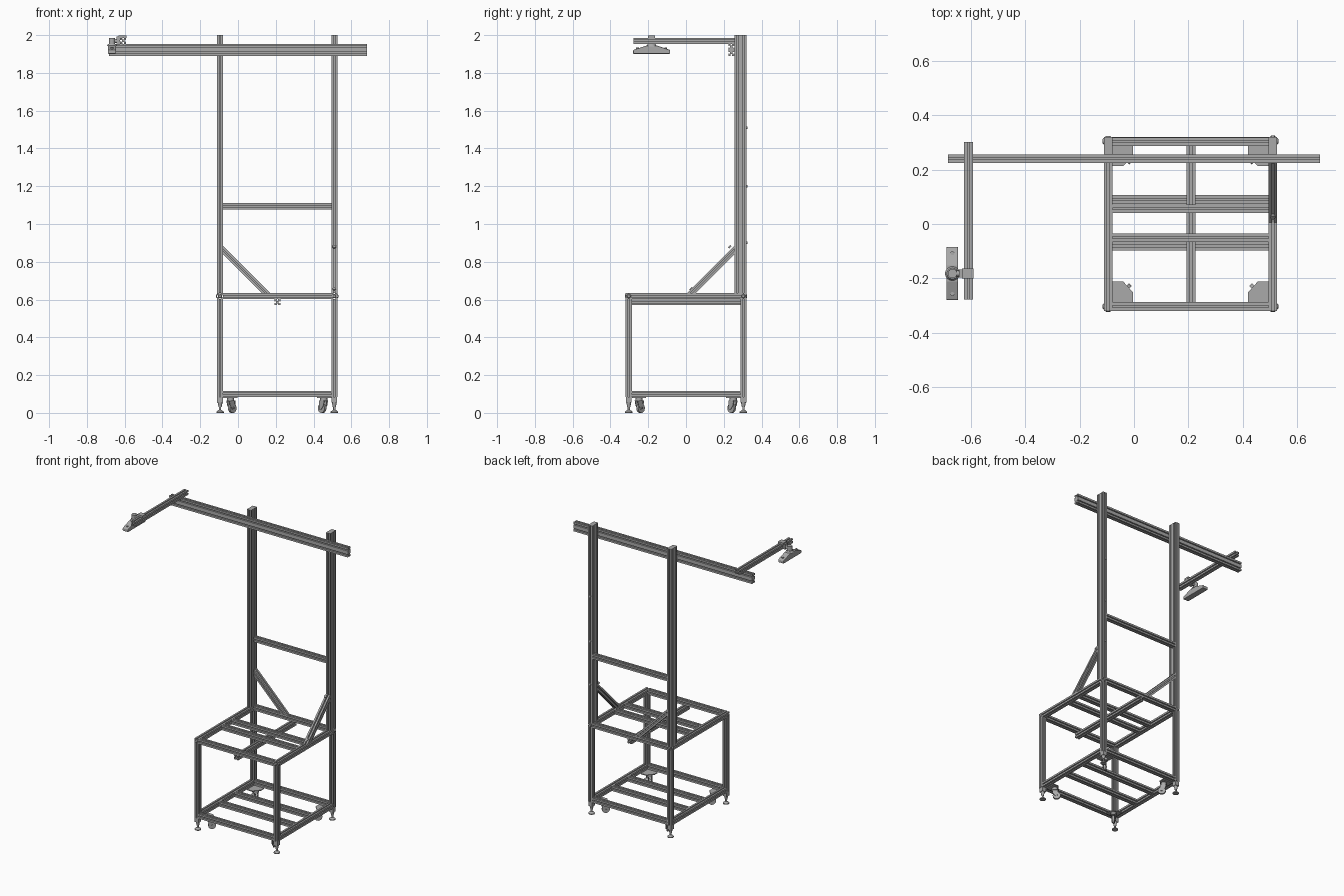
import bpy, bmesh, math
from mathutils import Vector, Matrix

cube = bpy.data.objects.get("Cube")
if cube:
    bpy.data.objects.remove(cube)


def material(name, value):
    m = bpy.data.materials.new(name)
    m.use_nodes = True
    color = (value, value, value, 1)
    m.diffuse_color = color
    m.node_tree.nodes["Principled BSDF"].inputs["Base Color"].default_value = color
    return m


GREY = material("aluminium grey", 0.4)
S = 0.032            # extrusion module
H = S / 2
X, Y, Z = Vector((1, 0, 0)), Vector((0, 1, 0)), Vector((0, 0, 1))
round_parts = []


def finish(name, bm, smooth=False):
    bmesh.ops.recalc_face_normals(bm, faces=bm.faces)
    mesh = bpy.data.meshes.new(name)
    bm.to_mesh(mesh)
    bm.free()
    mesh.materials.append(GREY)
    ob = bpy.data.objects.new(name, mesh)
    bpy.context.collection.objects.link(ob)
    if smooth:
        round_parts.append(ob)
    return ob


# T-slot: (offset along the face, depth into the face)
SLOT = [(-.0035, 0), (-.0035, .0035), (-.0065, .0035), (-.0035, .0095)]
SLOT += [(-a, d) for a, d in reversed(SLOT)]


def section(n):
    """Slotted outline, n modules wide and one module high."""
    w = n * H
    pts = []
    sides = [((-w, -H), (1, 0), n), ((w, -H), (0, 1), 1),
             ((w, H), (-1, 0), n), ((-w, H), (0, -1), 1)]
    for (cx, cy), (dx, dy), count in sides:
        pts.append((cx, cy))
        for i in range(count):
            for a, d in SLOT:
                t = (i + .5) * S + a
                pts.append((cx + dx * t - dy * d, cy + dy * t + dx * d))
    return pts


def bar(name, a, b, u, n=1, mitre=0):
    """Slotted extrusion from a to b; u is the wide direction."""
    a, b = Vector(a), Vector(b)
    w = (b - a).normalized()
    v = w.cross(u)
    bm = bmesh.new()
    pts = section(n)
    start = [bm.verts.new(a + u * p + v * q - w * p * mitre) for p, q in pts]
    end = [bm.verts.new(b + u * p + v * q + w * p * mitre) for p, q in pts]
    bm.faces.new(start)
    bm.faces.new(end)
    for i in range(len(pts)):
        j = (i + 1) % len(pts)
        bm.faces.new((start[i], start[j], end[j], end[i]))
    return finish(name, bm)


def prism(name, outline, origin, u, v, depth):
    """Flat outline in the u, v plane, extruded along u x v."""
    bm = bmesh.new()
    w = u.cross(v) * depth
    face = bm.faces.new([bm.verts.new(Vector(origin) + u * p + v * q) for p, q in outline])
    new = bmesh.ops.extrude_face_region(bm, geom=[face])["geom"]
    bmesh.ops.translate(bm, vec=w, verts=[g for g in new if isinstance(g, bmesh.types.BMVert)])
    return finish(name, bm)


def box(name, lo, hi):
    lo, hi = Vector(lo), Vector(hi)
    bm = bmesh.new()
    bmesh.ops.create_cube(bm, size=1)
    size = hi - lo
    bmesh.ops.transform(bm, verts=bm.verts,
                        matrix=Matrix.Translation((lo + hi) / 2) @ Matrix.Diagonal((*size, 1)))
    return finish(name, bm)


def cyl(name, a, b, r1, r2=None):
    a, b = Vector(a), Vector(b)
    bm = bmesh.new()
    bmesh.ops.create_cone(bm, cap_ends=True, segments=24, radius1=r1,
                          radius2=r1 if r2 is None else r2, depth=(b - a).length)
    turn = (b - a).to_track_quat('Z', 'Y').to_matrix().to_4x4()
    bmesh.ops.transform(bm, verts=bm.verts, matrix=Matrix.Translation((a + b) / 2) @ turn)
    return finish(name, bm, True)


# Centre lines of the cart frame
XL, XR = -.095, .510
YF, YB = -.303, .304
CX, CY = (XL + XR) / 2, (YF + YB) / 2
TOP, LOW = .618, .101

# Cart frame: legs, lower rails, upper rails
for sx, side, x in ((-1, "right", XL), (1, "left", XR)):
    for sy, end, y in ((-1, "front", YF), (1, "back", YB)):
        tag = f"{end}_{side}"
        bar(f"leg_{tag}", (x, y, .085), (x, y, TOP - H), X)
        # Levelling foot
        box(f"foot_block_{tag}", (x - .015, y - .015, .055), (x + .015, y + .015, .085))
        cyl(f"foot_neck_{tag}", (x, y, .03), (x, y, .055), .008, .013)
        cyl(f"foot_stem_{tag}", (x, y, .008), (x, y, .03), .006)
        cyl(f"foot_cone_{tag}", (x, y, .006), (x, y, .016), .02, .008)
        cyl(f"foot_pad_{tag}", (x, y, 0), (x, y, .006), .02)
        # Corner bolts
        cyl(f"side_bolt_{tag}", (x + sx * H, y, TOP), (x + sx * (H + .005), y, TOP), .011, .007)
        cyl(f"end_bolt_{tag}", (x, y + sy * H, TOP), (x, y + sy * (H + .004), TOP), .011, .007)
        # Caster plate with a clipped inner corner
        ix, iy = x - sx * H, y - sy * H
        prism(f"caster_plate_{tag}",
              [(0, 0), (.076, 0), (.076, .035), (.04, .075), (0, .075)],
              (ix, iy, .079 if sx * sy > 0 else .085), X * -sx, Y * -sy, .006)
        # Swivel caster, turned towards the middle
        fwd = Vector((-sx, -sy, 0)).normalized()
        axle = fwd.cross(Z)
        pivot = Vector((ix - sx * .04, iy - sy * .038, 0))
        hub = pivot + fwd * .012 + Z * .025
        cyl(f"caster_swivel_{tag}", pivot + Z * .062, pivot + Z * .079, .019)
        cyl(f"caster_wheel_{tag}", hub - axle * .007, hub + axle * .007, .025)
        cyl(f"caster_axle_{tag}", hub - axle * .014, hub + axle * .014, .005)
        for k in (-1, 1):
            prism(f"caster_fork_{tag}_{'a' if k < 0 else 'b'}",
                  [(-.018, .066), (-.012, .04), (.006, .018), (.02, .018), (.022, .066)],
                  pivot + axle * (k * .010 - .0015), fwd, Z, -.003)
    bar(f"upper_side_rail_{side}", (x, YF - H, TOP), (x, YB + H, TOP), X)
    bar(f"lower_side_rail_{side}", (x, YF + H, LOW), (x, YB - H, LOW), X)

    # Tall double post with an end cap
    bar(f"post_{side}", (x, YB - S, TOP + H), (x, YB - S, 1.997), Y, 2).location.y = H
    box(f"post_cap_{side}", (x - H, YB - S - H, 1.997), (x + H, YB + H, 2.0))

for name, y, z in (("upper_front_rail", YF, TOP), ("upper_back_rail", YB, TOP),
                   ("lower_front_rail", YF, LOW), ("lower_back_rail", YB, LOW),
                   ("upper_cross_bar_back", .056, TOP), ("upper_cross_bar_front", -.050, TOP),
                   ("lower_cross_bar_back", .090, LOW), ("lower_cross_bar_front", -.081, LOW),
                   ("post_cross_bar", YB - .002, 1.094)):
    bar(name, (XL + H, y, z), (XR - H, y, z), Y)
bar("centre_beam", (.209, YF - H, TOP - S), (.209, YB + H, TOP - S), X)

# Diagonal braces with mitred ends
bar("back_brace", (XL + H, YB, .862), (XL + H + .228, YB, .634),
    Vector((1, 0, 1)).normalized(), 1, 1)
bar("side_brace", (XR, .256, .862), (XR, .028, .634),
    Vector((0, -1, 1)).normalized(), 1, 1)
cyl("brace_bolt_upper", (XR, .235, .876), (XR, .228, .883), .009)
cyl("brace_bolt_lower", (XR, .030, .653), (XR, .023, .660), .009)

# Small bolts behind the left post
for i, z in enumerate((.9, 1.2, 1.51)):
    cyl(f"post_bolt_{i + 1}", (XR, YB + H, z), (XR, YB + H + .005, z), .007)

# Overhead beam and side arm
bar("overhead_beam", (-.684, .24, 1.922), (.684, .24, 1.922), Z, 2)
bar("arm", (-.608, -.277, 1.97), (-.608, .302, 1.97), X)

# Clamp and sensor head at the end of the arm
yc = -.182
box("clamp_top", (-.632, yc - .019, 1.986), (-.590, yc + .019, 1.999))
box("clamp_side", (-.642, yc - .014, 1.955), (-.624, yc + .014, 1.992))
cyl("swivel_arm", (-.680, yc, 1.969), (-.640, yc, 1.969), .011)
cyl("swivel_knuckle", (-.667, yc, 1.952), (-.667, yc, 1.984), .017)
cyl("swivel_base", (-.667, yc, 1.942), (-.667, yc, 1.954), .027, .02)
head = [(-.098, -.022), (.098, -.022), (.098, -.002), (.03, .021), (-.03, .021), (-.098, -.002)]
body = prism("sensor_head", head, (-.689, yc, 1.923), Y, Z, .043)
bevel = body.modifiers.new("soft edges", 'BEVEL')
bevel.width, bevel.segments = .004, 2
for k in (-1, 1):
    cyl(f"head_screw_{'front' if k < 0 else 'back'}", (-.667, yc + k * .075, 1.925),
        (-.667, yc + k * .075, 1.934), .007)

# Smooth the round parts, keeping their rims sharp
bpy.ops.object.select_all(action='DESELECT')
for ob in round_parts:
    ob.select_set(True)
bpy.context.view_layer.objects.active = round_parts[0]
bpy.ops.object.shade_smooth_by_angle(angle=math.radians(35))
